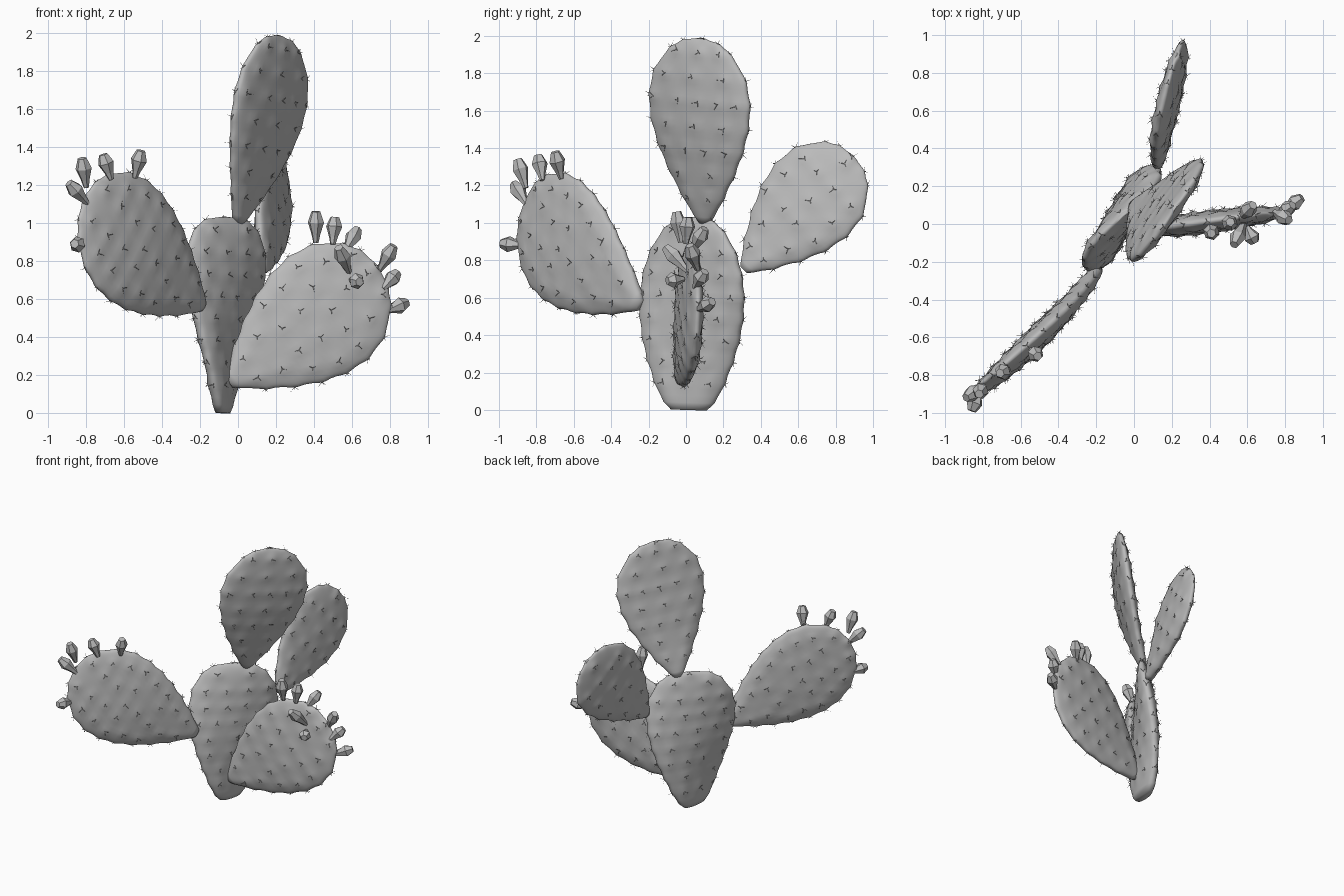
import bpy, bmesh, math, random
from mathutils import Vector

random.seed(4)
cube = bpy.data.objects.get("Cube")
if cube:
    bpy.data.objects.remove(cube, do_unlink=True)

grey = bpy.data.materials.new("plain grey")
grey.use_nodes = True
grey.diffuse_color = (0.5, 0.5, 0.5, 1)
grey.node_tree.nodes["Principled BSDF"].inputs["Base Color"].default_value = (0.5, 0.5, 0.5, 1)

RINGS, SIDES = 44, 48


def make_object(name, bm, smooth):
    bmesh.ops.recalc_face_normals(bm, faces=bm.faces)
    mesh = bpy.data.meshes.new(name)
    for f in bm.faces:
        f.smooth = smooth
    bm.to_mesh(mesh)
    bm.free()
    mesh.materials.append(grey)
    obj = bpy.data.objects.new(name, mesh)
    bpy.context.collection.objects.link(obj)
    return obj


def add_spine(bm, root, direction, length):
    """Thin three-sided thorn."""
    d = direction.normalized()
    a = d.orthogonal().normalized() * 0.0025
    b = d.cross(a)
    ring = [bm.verts.new(root + a * math.cos(k * math.tau / 3) + b * math.sin(k * math.tau / 3))
            for k in range(3)]
    tip = bm.verts.new(root + d * length)
    for k in range(3):
        bm.faces.new((ring[k], ring[(k + 1) % 3], tip))


def make_pad(name, base, tip, across, half_width, half_thick, bend=(0, 0, 0), twist=0.0,
             neck=0.045, power=1.1, blunt=0.56):
    """Flat teardrop pad with raised areoles, plus its thorns."""
    base, tip, bend = Vector(base), Vector(tip), Vector(bend)
    axis = tip - base
    length = axis.length
    u = axis.normalized()
    w = Vector(across)
    w = (w - u * w.dot(u)).normalized()
    n = u.cross(w)

    def raw(t):
        return (neck + t ** power) * (1 - t) ** blunt
    peak = max(raw(k / 50) for k in range(50))

    def centre(t):
        return base + axis * t + bend * (4 * t * (1 - t))

    def surface(t, phi):
        hw = half_width * raw(t) / peak
        th = half_thick * (0.55 + 0.45 * min(1, 2 * t)) * math.sqrt(max(0, 1 - t ** 4))
        th = min(th, hw)
        s = math.sin(phi)
        wide = hw * math.cos(phi)
        deep = math.copysign(abs(s) ** 0.8, s) * th
        turn = twist * (1 - t)
        c, z = math.cos(turn), math.sin(turn)
        return centre(t) + w * (wide * c - deep * z) + n * (wide * z + deep * c)

    def normal(t, phi):
        e = 0.01
        a = surface(min(t + e, 0.995), phi) - surface(t - e, phi)
        b = surface(t, phi + e) - surface(t, phi - e)
        d = b.cross(a).normalized()
        return d if d.dot(surface(t, phi) - centre(t)) > 0 else -d

    # Areoles in staggered rows on both faces, then along the rim
    spots = []
    rows = round(length * 0.85 / 0.115)
    for r in range(rows):
        t = 0.14 + 0.79 * r / (rows - 1)
        reach = half_width * raw(t) / peak
        count = max(1, round(2 * reach / 0.14) - r % 2)
        for k in range(count):
            s = (k + 0.5) / count * 2 - 1
            phi = math.acos(max(-0.9, min(0.9, s + random.uniform(-0.08, 0.08))))
            spots += [(t, phi), (t, -phi)]
        spots += [(t, 0.0), (t, math.pi)]
    spots += [(0.975, 0.0), (0.975, math.pi), (0.99, math.pi / 2)]
    areoles = [(surface(t, phi), normal(t, phi)) for t, phi in spots]

    # Skin
    bm = bmesh.new()
    loops = []
    for i in range(RINGS):
        t = 1 - (1 - i / RINGS) ** 1.7
        loop = []
        for k in range(SIDES):
            p = surface(t, k * math.tau / SIDES)
            if i == 0:
                p = base + (p - base) * 0.82
            else:
                push = Vector()
                for q, d in areoles:
                    gap = (p - q).length_squared
                    if gap < 0.01:
                        push += d * 0.01 * math.exp(-gap / 0.0011)
                p = p + push
            loop.append(bm.verts.new(p))
        loops.append(loop)
    for lo, hi in zip(loops, loops[1:]):
        for k in range(SIDES):
            j = (k + 1) % SIDES
            bm.faces.new((lo[k], lo[j], hi[j], hi[k]))
    end = bm.verts.new(tip)
    for k in range(SIDES):
        bm.faces.new((loops[-1][k], loops[-1][(k + 1) % SIDES], end))
    bm.faces.new(loops[0][::-1])
    make_object(name, bm, True)

    # Thorns, three to each areole
    bm = bmesh.new()
    for p, d in areoles:
        side = d.orthogonal().normalized()
        other = d.cross(side)
        turn = random.uniform(0, math.tau)
        for k in range(3):
            ang = turn + k * math.tau / 3
            lean = side * math.cos(ang) + other * math.sin(ang)
            add_spine(bm, p + d * 0.006, d * 0.8 + lean, random.uniform(0.022, 0.04))
    make_object(name + "_thorns", bm, False)


def make_fruit(name, base, tip):
    """Faceted bud with a narrow foot and a flat crown."""
    base, tip = Vector(base), Vector(tip)
    d = tip - base
    a = d.orthogonal().normalized()
    b = d.normalized().cross(a)
    bm = bmesh.new()
    loops = []
    for t, radius in ((-0.1, 0.014), (0.2, 0.024), (0.62, 0.044), (1.0, 0.024)):
        loops.append([bm.verts.new(base + d * t + (a * math.cos(k * math.tau / 6)
                      + b * math.sin(k * math.tau / 6)) * radius) for k in range(6)])
    for lo, hi in zip(loops, loops[1:]):
        for k in range(6):
            j = (k + 1) % 6
            bm.faces.new((lo[k], lo[j], hi[j], hi[k]))
    bm.faces.new(loops[0][::-1])
    bm.faces.new(loops[-1])
    make_object(name, bm, False)


# Pads
make_pad("main_pad", (-0.08, 0.015, 0), (-0.06, 0.045, 1.03), (0.75, 0.66, 0), 0.325, 0.077,
         twist=math.radians(38), neck=0.2, power=1.0, blunt=0.42)
make_pad("top_pad", (0.0, 0.1, 1.0), (0.22, 0.08, 1.985), (0.58, 0.81, 0), 0.32, 0.058,
         bend=(0.03, -0.015, 0))
make_pad("back_pad", (0.125, 0.31, 0.75), (0.225, 0.895, 1.355), (-0.25, -0.7, 0.7), 0.275, 0.055)
make_pad("right_pad", (-0.19, -0.24, 0.56), (-0.805, -0.855, 1.13), (0, 0, 1), 0.335, 0.062,
         bend=(0.015, -0.025, -0.025))
make_pad("left_pad", (-0.05, -0.03, 0.16), (0.73, 0.06, 0.775), (0, 0, 1), 0.335, 0.06,
         bend=(0.005, -0.01, -0.02))

# Fruits on the rims of the two side pads
right_fruits = [
    ((-0.80, -0.86, 1.20), (-0.82, -0.90, 1.34)),
    ((-0.80, -0.86, 1.11), (-0.89, -0.92, 1.21)),
    ((-0.67, -0.77, 1.24), (-0.71, -0.79, 1.36)),
    ((-0.54, -0.67, 1.25), (-0.51, -0.70, 1.38)),
    ((-0.82, -0.88, 0.88), (-0.86, -0.99, 0.89)),
]
left_fruits = [
    ((0.41, -0.03, 0.91), (0.41, -0.05, 1.06)),
    ((0.50, 0.00, 0.90), (0.51, 0.01, 1.03)),
    ((0.57, 0.04, 0.86), (0.63, 0.10, 0.97)),
    ((0.75, 0.06, 0.76), (0.82, 0.02, 0.88)),
    ((0.77, 0.05, 0.66), (0.84, 0.10, 0.74)),
    ((0.79, 0.07, 0.54), (0.89, 0.14, 0.58)),
    ((0.58, 0.00, 0.75), (0.53, -0.11, 0.87)),
    ((0.60, -0.02, 0.70), (0.64, -0.10, 0.69)),
]
for side, fruits in (("right", right_fruits), ("left", left_fruits)):
    for i, (foot, crown) in enumerate(fruits):
        make_fruit(f"{side}_fruit_{i + 1}", foot, crown)
